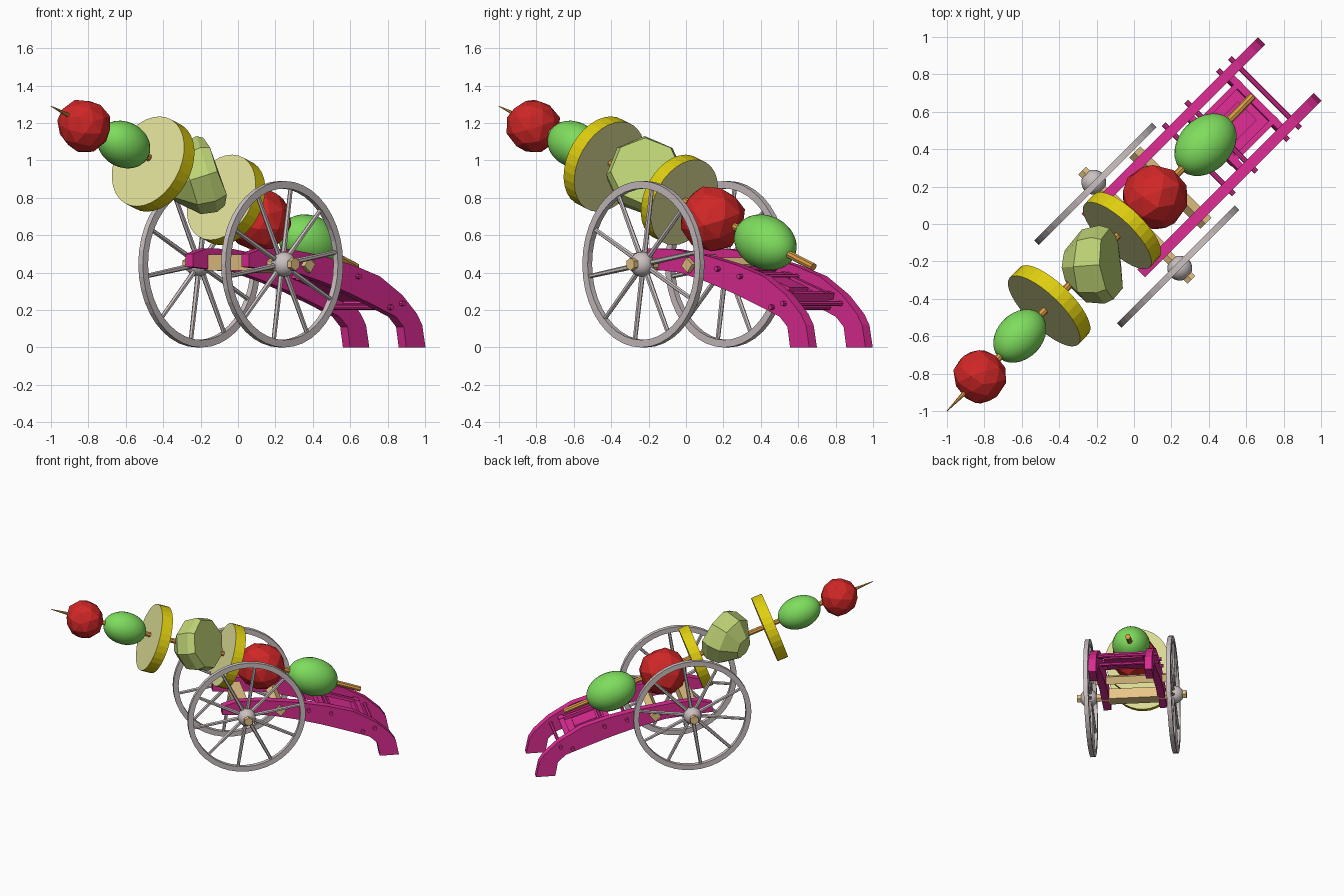
import bpy, bmesh, math, random
from mathutils import Matrix, Vector

random.seed(4)
if "Cube" in bpy.data.objects:
    bpy.data.objects.remove(bpy.data.objects["Cube"], do_unlink=True)


def material(name, r, g, b):
    m = bpy.data.materials.new(name)
    m.use_nodes = True
    m.diffuse_color = (r, g, b, 1)
    m.node_tree.nodes["Principled BSDF"].inputs["Base Color"].default_value = (r, g, b, 1)
    return m


MAGENTA = material("magenta paint", 0.72, 0.025, 0.29)
GREY = material("warm grey metal", 0.60, 0.53, 0.53)
TAN = material("pale wood", 0.80, 0.56, 0.24)
STICK = material("skewer wood", 0.72, 0.34, 0.06)
RED = material("tomato red", 0.64, 0.02, 0.02)
GREEN = material("olive green", 0.21, 0.72, 0.11)
YELLOW = material("yellow rind", 0.74, 0.62, 0.005)
CREAM = material("pale yellow flesh", 0.77, 0.77, 0.33)
LEAF = material("pale green", 0.52, 0.66, 0.18)

# The whole carriage runs along local x and stands diagonally
DIAGONAL = Matrix.Rotation(math.radians(45), 4, "Z")


def finish(name, bm, mats, smooth=False):
    bmesh.ops.recalc_face_normals(bm, faces=bm.faces)
    bm.transform(DIAGONAL)
    mesh = bpy.data.meshes.new(name)
    bm.to_mesh(mesh)
    bm.free()
    for m in mats:
        mesh.materials.append(m)
    for p in mesh.polygons:
        p.use_smooth = smooth
    bpy.context.collection.objects.link(bpy.data.objects.new(name, mesh))


def add_box(bm, centre, size, tilt=0):
    m = (Matrix.Translation(centre) @ Matrix.Rotation(tilt, 4, "Y")
         @ Matrix.Diagonal((*size, 1)))
    bmesh.ops.create_cube(bm, size=1, matrix=m)


def add_rod(bm, a, b, r1, r2, sides=8):
    a, b = Vector(a), Vector(b)
    turn = (b - a).to_track_quat("Z", "Y").to_matrix().to_4x4()
    bmesh.ops.create_cone(bm, cap_ends=True, segments=sides, radius1=r1, radius2=r2,
                          depth=(b - a).length, matrix=Matrix.Translation((a + b) / 2) @ turn)


# Skewer and everything threaded on it
TIP, END = Vector((-1.414, 0, 1.29)), Vector((0.93, 0.035, 0.43))
TURN = (END - TIP).to_track_quat("Z", "Y").to_matrix().to_4x4()


def on_skewer(u):
    return TIP.lerp(END, (u - TIP.x) / (END.x - TIP.x))


def frame(u, drop=0):
    return Matrix.Translation(on_skewer(u) - Vector((0, 0, drop))) @ TURN


bm = bmesh.new()
add_rod(bm, TIP, on_skewer(-1.2), 0.002, 0.019)
add_rod(bm, on_skewer(-1.2), END, 0.019, 0.021)
finish("skewer", bm, [STICK])


def tomato(name, u, radius, drop):
    bm = bmesh.new()
    bmesh.ops.create_icosphere(bm, subdivisions=2, radius=radius)
    for v in bm.verts:
        v.co *= random.uniform(0.94, 1.04)
    bm.transform(frame(u, drop))
    finish(name, bm, [RED])


def olive(name, u, length, width):
    bm = bmesh.new()
    bmesh.ops.create_uvsphere(bm, u_segments=28, v_segments=16, radius=1)
    bm.transform(frame(u) @ Matrix.Diagonal((width, width, length, 1)))
    finish(name, bm, [GREEN], True)


def slice_disc(name, u, radius, thick, drop):
    bm = bmesh.new()
    bmesh.ops.create_cone(bm, cap_ends=True, segments=32, radius1=radius,
                          radius2=radius, depth=thick)
    bm.normal_update()
    for f in bm.faces:
        f.material_index = 1 if abs(f.normal.z) > 0.5 else 0
    bm.transform(frame(u, drop))
    finish(name, bm, [YELLOW, CREAM])


tomato("front_tomato", -1.16, 0.145, 0.01)
olive("front_olive", -0.855, 0.165, 0.122)
slice_disc("front_slice", -0.63, 0.256, 0.084, 0.022)
slice_disc("rear_slice", -0.07, 0.243, 0.08, 0.008)
tomato("rear_tomato", 0.175, 0.18, 0.022)
olive("rear_olive", 0.57, 0.193, 0.143)

# Faceted chunk: a dome with its cut face turned sideways from the skewer
bm = bmesh.new()
rings = []
for t, r in [(-0.165, 0.09), (-0.06, 0.195), (0.04, 0.21), (0.09, 0.19)]:
    rings.append([bm.verts.new((r * math.cos(a), r * math.sin(a), t + random.uniform(-.01, .01)))
                  for a in [math.tau * i / 8 for i in range(8)]])
for low, high in zip(rings, rings[1:]):
    for i in range(8):
        j = (i + 1) % 8
        bm.faces.new((low[i], low[j], high[j], high[i]))
bm.faces.new(rings[0])
bm.faces.new(rings[-1])
cut_direction = Vector((0.72, -0.62, 0.3))
bm.transform(Matrix.Translation((-0.30, -0.01, 0.915))
             @ cut_direction.to_track_quat("Z", "Y").to_matrix().to_4x4())
finish("faceted_chunk", bm, [LEAF])

# Curved side cheeks
PROFILE = [(-.16, .50), (-.05, .53), (.15, .525), (.4, .49), (.63, .44), (.83, .38),
           (1.0, .28), (1.11, .18), (1.15, .12), (1.175, 0), (1.03, 0), (1.01, .11),
           (.95, .165), (.8, .22), (.6, .29), (.4, .35), (.2, .40), (-.16, .43)]
for side, inner, width in (("left", 0.182, 0.055), ("right", -0.185, -0.058)):
    bm = bmesh.new()
    face = bm.faces.new([bm.verts.new((x, inner, z)) for x, z in PROFILE])
    out = bmesh.ops.extrude_face_region(bm, geom=[face])
    bmesh.ops.translate(bm, vec=(0, width, 0),
                        verts=[g for g in out["geom"] if isinstance(g, bmesh.types.BMVert)])
    finish(side + "_cheek", bm, [MAGENTA])

# Cross rods whose ends show as bolts
bm = bmesh.new()
for x, z in [(0.49, 0.42), (0.66, 0.38), (0.90, 0.215), (0.99, 0.235)]:
    add_rod(bm, (x, -0.265, z), (x, 0.265, z), 0.014, 0.014)
finish("cross_rods", bm, [MAGENTA])

# Sloping bed with a raised border between the cheeks
bed = Matrix.Translation((0.76, 0, 0.315)) @ Matrix.Rotation(0.32, 4, "Y")
bm = bmesh.new()
add_box(bm, (0, 0, 0), (0.36, 0.30, 0.025))
add_box(bm, (0, 0, 0.02), (0.18, 0.14, 0.03))
for s in (-1, 1):
    add_box(bm, (0, s * 0.135, 0.02), (0.36, 0.03, 0.03))
    add_box(bm, (s * 0.16, 0, 0.015), (0.04, 0.38, 0.035))
bm.transform(bed)
finish("carriage_bed", bm, [MAGENTA])

# Wooden axle block and the diamond-set rear beam
bm = bmesh.new()
add_box(bm, (0, 0, 0.455), (0.09, 0.38, 0.085))
finish("axle_block", bm, [TAN])
bm = bmesh.new()
add_box(bm, (0.275, 0, 0.44), (0.058, 0.54, 0.058), math.radians(40))
finish("rear_beam", bm, [TAN])

# Spoked wheels with round hubs and wooden axle ends
RADIUS, SPOKES, SEG = 0.445, 10, 40
for side, y, s in (("left", 0.298, 1), ("right", -0.328, -1)):
    hub = Vector((0.006, y, RADIUS))
    bm = bmesh.new()
    loops = []
    for r, dy in [(RADIUS, -0.017), (RADIUS, 0.017), (0.405, 0.017), (0.405, -0.017)]:
        loops.append([bm.verts.new(hub + Vector((r * math.cos(a), dy, r * math.sin(a))))
                      for a in [math.tau * i / SEG for i in range(SEG)]])
    for k in range(4):
        a, b = loops[k], loops[(k + 1) % 4]
        for i in range(SEG):
            j = (i + 1) % SEG
            bm.faces.new((a[i], a[j], b[j], b[i]))
    finish(side + "_wheel_rim", bm, [GREY])

    bm = bmesh.new()
    for i in range(SPOKES):
        a = math.tau * (i + 0.25) / SPOKES
        d = Vector((math.cos(a), 0, math.sin(a)))
        add_rod(bm, hub + d * 0.03, hub + d * 0.415, 0.015, 0.012, 6)
    finish(side + "_wheel_spokes", bm, [GREY])

    bm = bmesh.new()
    bmesh.ops.create_uvsphere(bm, u_segments=20, v_segments=12, radius=0.067,
                              matrix=Matrix.Translation(hub + Vector((0, s * 0.012, 0))))
    finish(side + "_hub", bm, [GREY], True)

    bm = bmesh.new()
    add_rod(bm, (hub.x, s * 0.18, hub.z), (hub.x, y + s * 0.1, hub.z), 0.034, 0.034, 6)
    finish(side + "_axle_end", bm, [TAN])
